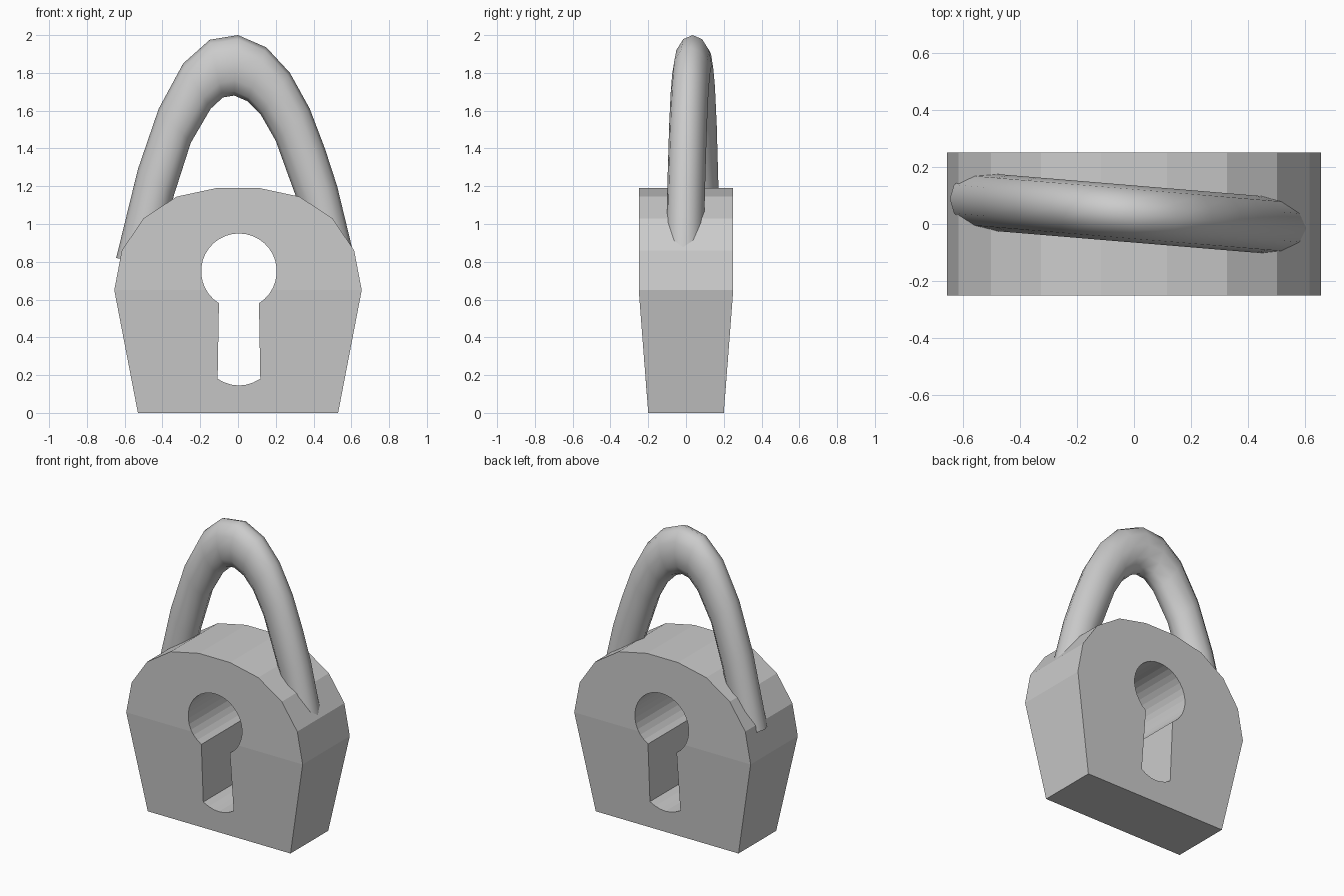
import bpy, bmesh, math
from mathutils import Vector

if "Cube" in bpy.data.objects:
    bpy.data.objects.remove(bpy.data.objects["Cube"])


def make_object(name, bm):
    bmesh.ops.recalc_face_normals(bm, faces=bm.faces)
    mesh = bpy.data.meshes.new(name)
    bm.to_mesh(mesh)
    bm.free()
    obj = bpy.data.objects.new(name, mesh)
    bpy.context.collection.objects.link(obj)
    return obj


# Body: mirrored profile, thinner towards the base
half = [(0.53, 0), (0.655, 0.65), (0.615, 0.86), (0.5, 1.03), (0.325, 1.145), (0.115, 1.19)]
profile = half + [(-x, z) for x, z in reversed(half)]
bm = bmesh.new()
front, back = [[bm.verts.new((x, s * (0.2 if z == 0 else 0.25), z)) for x, z in profile]
               for s in (-1, 1)]
n = len(profile)
for side in (front, back):
    bm.faces.new(side[1:-1])
    bm.faces.new((side[0], side[1], side[-2], side[-1]))
for i in range(n):
    j = (i + 1) % n
    bm.faces.new((front[i], front[j], back[j], back[i]))
body = make_object("lock_body", bm)

# Keyhole cutter: round head, straight slot, curved foot
outline = []
for i in range(29):
    a = math.radians(-58 + 296 * i / 28)
    outline.append((0.005 + 0.2 * math.cos(a), 0.75 + 0.2 * math.sin(a)))
for i in range(7):
    t = -1 + i / 3
    outline.append((0.005 + 0.113 * t, 0.145 + 0.035 * t * t))
bm = bmesh.new()
face = bm.faces.new([bm.verts.new((x, -0.5, z)) for x, z in outline])
ext = bmesh.ops.extrude_face_region(bm, geom=[face])
bmesh.ops.translate(bm, vec=(0, 1, 0),
                    verts=[v for v in ext["geom"] if isinstance(v, bmesh.types.BMVert)])
cutter = make_object("keyhole_cutter", bm)

cut = body.modifiers.new("keyhole", "BOOLEAN")
cut.operation = "DIFFERENCE"
cut.solver = "EXACT"
cut.object = cutter
bpy.context.view_layer.objects.active = body
bpy.ops.object.modifier_apply(modifier=cut.name)
bpy.data.objects.remove(cutter)

# Shackle: rings spanning outer and inner arch points (xo, zo, xi, zi), slightly twisted in plan
arch = [(-0.645, 0.82, -0.425, 0.78), (-0.53, 1.29, -0.34, 1.15), (-0.42, 1.61, -0.25, 1.43),
        (-0.29, 1.85, -0.145, 1.61), (-0.15, 1.975, -0.08, 1.67), (0, 2.0, -0.02, 1.68),
        (0.15, 1.935, 0.05, 1.65), (0.275, 1.8, 0.12, 1.58), (0.38, 1.61, 0.2, 1.44),
        (0.46, 1.4, 0.265, 1.26), (0.525, 1.2, 0.32, 1.11), (0.605, 0.87, 0.39, 0.83)]
SIDES = 12
bm = bmesh.new()
rings = []
for xo, zo, xi, zi in arch:
    outer, inner = Vector((xo, 0, zo)), Vector((xi, 0, zi))
    mid, arm = (outer + inner) / 2, (outer - inner) / 2
    ring = []
    for k in range(SIDES):
        a = 2 * math.pi * k / SIDES
        p = mid + arm * math.cos(a)
        p.y = 0.035 - 0.083 * p.x + 0.1 * math.sin(a)
        ring.append(bm.verts.new(p))
    rings.append(ring)
for r, s in zip(rings, rings[1:]):
    for k in range(SIDES):
        m = (k + 1) % SIDES
        bm.faces.new((r[k], r[m], s[m], s[k]))
bm.faces.new(rings[0])
bm.faces.new(rings[-1])
shackle = make_object("shackle", bm)
bpy.ops.object.select_all(action="DESELECT")
shackle.select_set(True)
bpy.context.view_layer.objects.active = shackle
bpy.ops.object.shade_smooth_by_angle(angle=math.radians(50))
